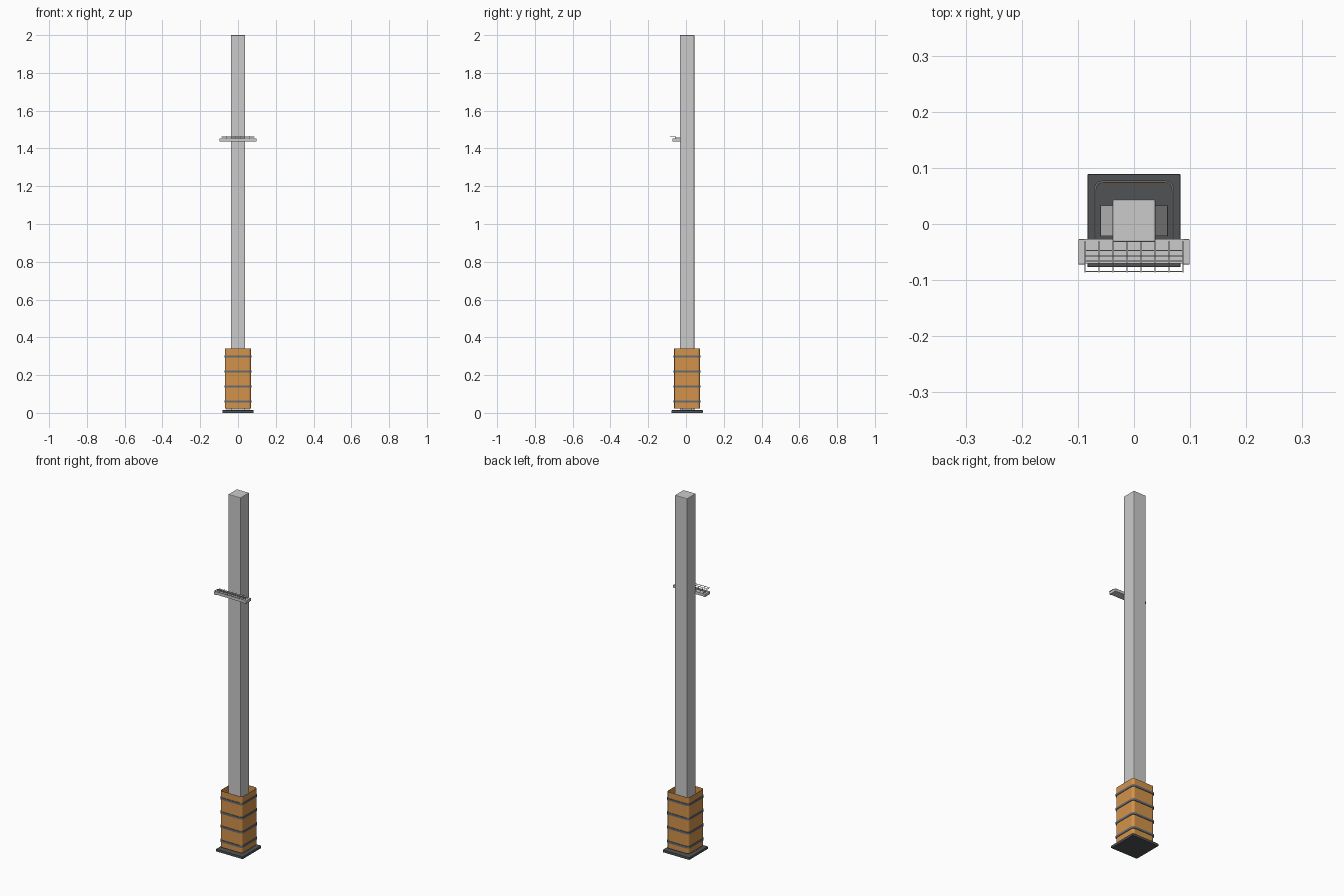
import bpy, bmesh, math
from mathutils import Vector

if "Cube" in bpy.data.objects:
    bpy.data.objects.remove(bpy.data.objects["Cube"])

CY = 0.006  # post axis in y


def material(name, color):
    m = bpy.data.materials.new(name)
    m.diffuse_color = (*color, 1)
    m.use_nodes = True
    m.node_tree.nodes["Principled BSDF"].inputs["Base Color"].default_value = m.diffuse_color
    return m


ORANGE = material("orange", (0.65, 0.29, 0.07))
DARK = material("dark_grey", (0.08, 0.085, 0.09))
STEEL = material("band_grey", (0.13, 0.15, 0.17))


def make(name, bm, mat=None):
    bmesh.ops.recalc_face_normals(bm, faces=bm.faces)
    me = bpy.data.meshes.new(name)
    bm.to_mesh(me)
    bm.free()
    ob = bpy.data.objects.new(name, me)
    bpy.context.collection.objects.link(ob)
    if mat:
        me.materials.append(mat)
    return ob


def add_box(bm, x0, x1, y0, y1, z0, z1):
    verts = bmesh.ops.create_cube(bm, size=1)["verts"]
    for v in verts:
        v.co = Vector(((x0 + x1) / 2 + v.co.x * (x1 - x0),
                       (y0 + y1) / 2 + v.co.y * (y1 - y0),
                       (z0 + z1) / 2 + v.co.z * (z1 - z0)))


def box(name, dims, mat=None, bevel=0):
    bm = bmesh.new()
    add_box(bm, *dims)
    ob = make(name, bm, mat)
    if bevel:
        mod = ob.modifiers.new("bevel", "BEVEL")
        mod.width = bevel
        mod.segments = 2
    return ob


def rounded_square(half, radius, steps=5):
    pts = []
    for k in range(4):
        a0 = k * math.pi / 2
        cx = (half - radius) * (1 if k in (0, 3) else -1)
        cy = (half - radius) * (1 if k in (0, 1) else -1)
        for i in range(steps + 1):
            a = a0 + math.pi / 2 * i / steps
            pts.append((cx + radius * math.cos(a), CY + cy + radius * math.sin(a)))
    return pts


def tube(name, outer, inner, radius, z0, z1, mat):
    """Hollow square tube with rounded corners."""
    bm = bmesh.new()
    rings = []
    for half, rad, z in ((outer, radius, z0), (outer, radius, z1),
                         (inner, radius - (outer - inner), z1),
                         (inner, radius - (outer - inner), z0)):
        rings.append([bm.verts.new((x, y, z)) for x, y in rounded_square(half, rad)])
    n = len(rings[0])
    for r in range(4):
        a, b = rings[r], rings[(r + 1) % 4]
        for i in range(n):
            j = (i + 1) % n
            bm.faces.new((a[i], a[j], b[j], b[i]))
    return make(name, bm, mat)


# base plate and post
box("base_plate", (-0.083, 0.083, CY - 0.083, CY + 0.083, 0, 0.014), DARK, 0.002)
box("post", (-0.038, 0.038, CY - 0.038, CY + 0.038, 0.012, 2.0), None, 0.003)

# sloped foot brackets inside the sleeve
for side, label in ((-1, "left"), (1, "right")):
    bm = bmesh.new()
    profile = [(0.036, 0.013), (0.060, 0.013), (0.060, 0.022), (0.038, 0.06), (0.036, 0.06)]
    face = bm.faces.new([bm.verts.new((side * x, CY - 0.027, z)) for x, z in profile])
    ext = bmesh.ops.extrude_face_region(bm, geom=[face])["geom"]
    bmesh.ops.translate(bm, vec=(0, 0.054, 0),
                        verts=[g for g in ext if isinstance(g, bmesh.types.BMVert)])
    make(label + "_foot_bracket", bm)

# padded sleeve with straps
tube("padding_sleeve", 0.0685, 0.0675, 0.014, 0.024, 0.34, ORANGE)
for i in range(4):
    z = 0.06 + i * 0.0795
    tube(f"strap_{i + 1}", 0.0715, 0.068, 0.016, z - 0.006, z + 0.006, STEEL)

# shelf bar on the front of the post, with end caps
box("shelf_bar", (-0.088, 0.088, -0.070, -0.027, 1.438, 1.453))
for s in (-1, 1):
    x0, x1 = sorted((s * 0.087, s * 0.099))
    box("shelf_end_cap", (x0, x1, -0.072, -0.027, 1.436, 1.452), None, 0.001)

# wire rack above the shelf
bm = bmesh.new()
w = 0.0009
for y, z in ((-0.085, 1.464), (-0.066, 1.464), (-0.057, 1.457), (-0.047, 1.457)):
    add_box(bm, -0.088, 0.088, y - w, y + w, z - w, z + w)
for i in range(8):
    x = -0.087 + i * 0.174 / 7
    add_box(bm, x - w, x + w, -0.086, -0.056, 1.464 - w, 1.464 + w)
    add_box(bm, x - w, x + w, -0.058, -0.056, 1.452, 1.464)
    add_box(bm, x - w, x + w, -0.057, -0.030, 1.457 - w, 1.457 + w)
make("wire_rack", bm)
